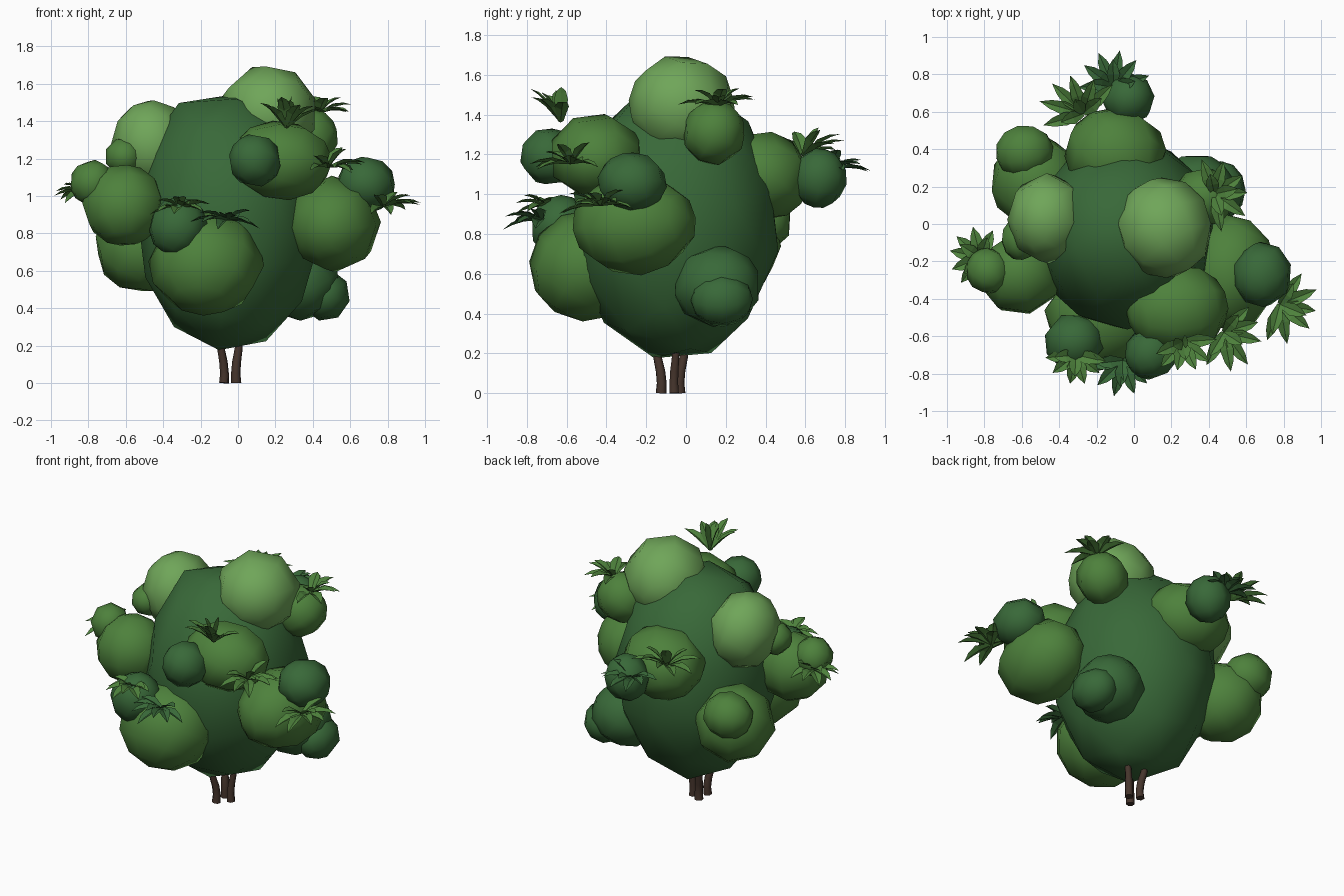
import bpy, bmesh, math, random
from mathutils import Vector, Matrix, Euler

if "Cube" in bpy.data.objects:
    bpy.data.objects.remove(bpy.data.objects["Cube"])

random.seed(7)


def material(name, rgb):
    m = bpy.data.materials.new(name)
    m.diffuse_color = (*rgb, 1)
    m.use_nodes = True
    m.node_tree.nodes["Principled BSDF"].inputs["Base Color"].default_value = m.diffuse_color
    return m


DARK = material("dark_green", (0.04, 0.14, 0.04))
MID = material("mid_green", (0.075, 0.22, 0.045))
LIGHT = material("light_green", (0.16, 0.38, 0.10))
BARK = material("bark", (0.06, 0.035, 0.025))


def finish(bm, name, mat, smooth):
    me = bpy.data.meshes.new(name)
    bmesh.ops.recalc_face_normals(bm, faces=bm.faces)
    for f in bm.faces:
        f.smooth = smooth
    bm.to_mesh(me)
    bm.free()
    me.materials.append(mat)
    ob = bpy.data.objects.new(name, me)
    bpy.context.collection.objects.link(ob)
    return ob


def blob(name, mat, centre, radii):
    """Low-poly ellipsoid of foliage, turned so the facets differ."""
    rot = [random.uniform(0, 6.28) for _ in range(3)]
    bm = bmesh.new()
    mtx = (Matrix.Translation(centre) @ Matrix.Diagonal((*radii, 1))
           @ Euler(rot).to_matrix().to_4x4())
    bmesh.ops.create_uvsphere(bm, u_segments=8, v_segments=6, radius=1.04, matrix=mtx)
    return finish(bm, name, mat, True)


def tuft(name, mat, base, azimuth, elevation, length=0.2, spread=80):
    """Fan of drooping, keeled leaf blades around an outward direction."""
    bm = bmesh.new()
    up = Vector((0, 0, 1))
    for count, lift, size in ((6, 0, 1.0), (3, 28, 0.85)):
        for i in range(count):
            t = 2 * i / (count - 1) - 1
            az = math.radians(azimuth + spread * t + random.uniform(-6, 6))
            el = math.radians(elevation + lift + random.uniform(-12, 12))
            ln = length * size * random.uniform(0.88, 1.0)
            out = Vector((math.cos(az), math.sin(az), 0))
            side = Vector((-math.sin(az), math.cos(az), 0))
            along = out * math.cos(el) + up * math.sin(el)
            rows = []
            for s, w in ((0, 0.014), (0.45, 0.036), (0.75, 0.024)):
                p = Vector(base) + along * (ln * s) + up * (ln * (0.15 * s - 0.3 * s * s))
                rows.append([bm.verts.new(p - side * w + up * w * 0.5),
                             bm.verts.new(p),
                             bm.verts.new(p + side * w + up * w * 0.5)])
            tip = bm.verts.new(Vector(base) + along * ln - up * (0.15 * ln))
            for a, b in zip(rows, rows[1:]):
                for k in (0, 1):
                    bm.faces.new((a[k], a[k + 1], b[k + 1], b[k]))
            for k in (0, 1):
                bm.faces.new((rows[-1][k], rows[-1][k + 1], tip))
    return finish(bm, name, mat, False)


def stem(name, points, radius):
    """Thin curved woody stem."""
    cu = bpy.data.curves.new(name, 'CURVE')
    cu.dimensions = '3D'
    cu.bevel_depth = radius
    cu.bevel_resolution = 1
    cu.use_fill_caps = True
    sp = cu.splines.new('POLY')
    sp.points.add(len(points) - 1)
    for p, (co, r) in zip(sp.points, points):
        p.co = (*co, 1)
        p.radius = r
    cu.materials.append(BARK)
    ob = bpy.data.objects.new(name, cu)
    bpy.context.collection.objects.link(ob)


# Main foliage body, broadened a little at the crown
bm = bmesh.new()
bmesh.ops.create_icosphere(bm, subdivisions=2, radius=1.02,
                           matrix=Euler((0.36, 0, 0.3)).to_matrix().to_4x4())
for v in bm.verts:
    crown = max(0.0, v.co.z - 0.5)
    v.co.x = v.co.x * (1 + 0.5 * crown) - 0.12 * crown
    v.co = Vector((-0.05 + 0.485 * v.co.x, -0.05 + 0.515 * v.co.y, 0.86 + 0.69 * v.co.z))
finish(bm, "foliage_core", DARK, True)

# Large lobes
blob("lobe_top", LIGHT, (0.16, -0.02, 1.44), (0.255, 0.26, 0.255))
blob("lobe_top_left", LIGHT, (-0.46, 0.03, 1.27), (0.21, 0.235, 0.235))
blob("lobe_left", MID, (-0.61, -0.27, 0.95), (0.22, 0.21, 0.21))
blob("lobe_front_low", MID, (-0.17, -0.50, 0.64), (0.30, 0.28, 0.27))
blob("lobe_front_high", MID, (0.23, -0.45, 1.19), (0.265, 0.235, 0.21))
blob("lobe_right", MID, (0.51, -0.26, 0.85), (0.245, 0.30, 0.25))
blob("lobe_back_left", MID, (-0.52, 0.22, 0.73), (0.24, 0.25, 0.24))
blob("lobe_back", MID, (-0.10, 0.38, 1.09), (0.265, 0.24, 0.22))
blob("lobe_back_right_low", DARK, (0.33, 0.155, 0.54), (0.21, 0.215, 0.20))

# Small lobes budding from the large ones
blob("bud_top_left", MID, (-0.61, -0.08, 1.21), (0.10, 0.11, 0.10))
blob("bud_left", MID, (-0.78, -0.25, 1.07), (0.115, 0.12, 0.12))
blob("bud_front_low", DARK, (-0.32, -0.63, 0.835), (0.155, 0.15, 0.155))
blob("bud_front_high", DARK, (0.09, -0.69, 1.19), (0.135, 0.14, 0.14))
blob("bud_right", DARK, (0.685, -0.27, 1.06), (0.155, 0.17, 0.145))
blob("bud_back_left", MID, (-0.585, 0.385, 0.86), (0.15, 0.145, 0.145))
blob("bud_back", DARK, (-0.03, 0.67, 1.08), (0.135, 0.135, 0.145))
blob("bud_back_right_low", DARK, (0.465, 0.18, 0.47), (0.13, 0.15, 0.135))
blob("bud_top_right", MID, (0.37, 0.14, 1.31), (0.16, 0.155, 0.16))

# Leaf tufts
tuft("tuft_left", MID, (-0.82, -0.18, 1.02), 150, 0, 0.18)
tuft("tuft_front_low_left", MID, (-0.31, -0.70, 0.94), -90, 5, 0.17)
tuft("tuft_front_low", DARK, (-0.06, -0.73, 0.87), -90, 5, 0.20)
tuft("tuft_front_high", MID, (0.26, -0.63, 1.36), -80, 45, 0.26)
tuft("tuft_front_high_right", MID, (0.48, -0.58, 1.15), -35, 8, 0.22)
tuft("tuft_right", MID, (0.78, -0.43, 0.94), -28, 5, 0.225)
tuft("tuft_top_right", MID, (0.43, 0.16, 1.44), 15, 20, 0.21, 90)
tuft("tuft_back_left", MID, (-0.27, 0.59, 1.19), 120, 28, 0.26)
tuft("tuft_back", DARK, (-0.11, 0.73, 1.12), 95, 8, 0.215)

# Stems
for i, (x, y, a, s) in enumerate(((-0.075, -0.125, -130, 0.8), (-0.075, -0.03, 130, 0.8),
                                  (-0.01, -0.06, 30, 0.5))):
    dx, dy = s * math.cos(math.radians(a)), s * math.sin(math.radians(a))
    path = [((x + dx * d, y + dy * d, z), r) for d, z, r in
            ((0.0, 0.0, 1.1), (-0.005, 0.05, 1.0), (0.005, 0.11, 0.95),
             (0.03, 0.18, 0.85), (0.05, 0.28, 0.7))]
    stem("stem_%d" % (i + 1), path, 0.025)
